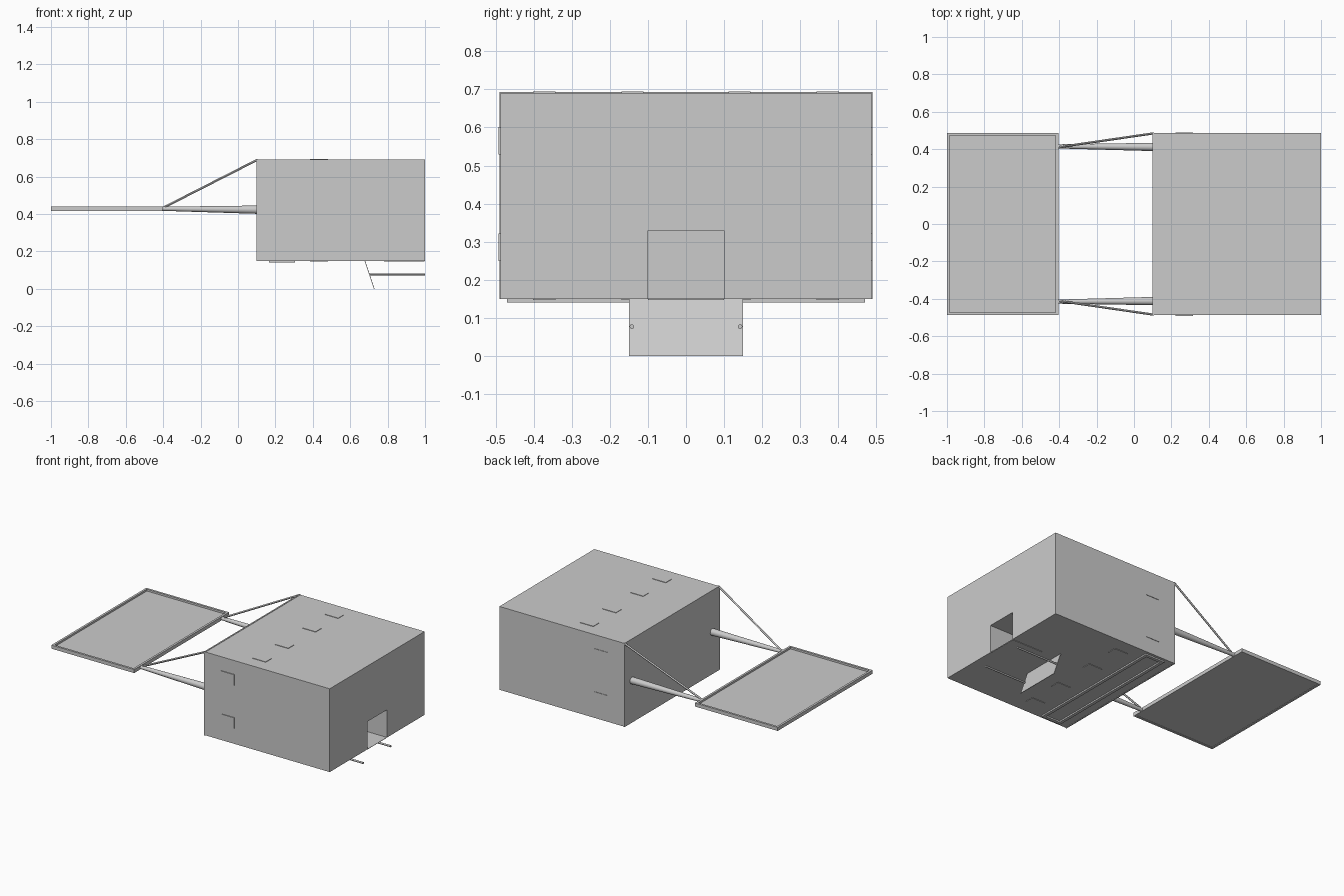
import bpy, bmesh
from mathutils import Vector

if "Cube" in bpy.data.objects:
    bpy.data.objects.remove(bpy.data.objects["Cube"])


def box(name, lo, hi):
    """Axis-aligned box between two corners."""
    lo, hi = Vector(lo), Vector(hi)
    bm = bmesh.new()
    bmesh.ops.create_cube(bm, size=1)
    for v in bm.verts:
        v.co = (lo + hi) / 2 + Vector(a * b for a, b in zip(v.co, hi - lo))
    return finish(name, bm)


def finish(name, bm):
    bmesh.ops.recalc_face_normals(bm, faces=bm.faces)
    me = bpy.data.meshes.new(name)
    bm.to_mesh(me)
    bm.free()
    ob = bpy.data.objects.new(name, me)
    bpy.context.collection.objects.link(ob)
    return ob


def rod(name, a, b, r1, r2, sides=16):
    """Round rod or cone from a to b."""
    a, b = Vector(a), Vector(b)
    bm = bmesh.new()
    bmesh.ops.create_cone(bm, cap_ends=True, segments=sides,
                          radius1=r1, radius2=r2, depth=(b - a).length)
    ob = finish(name, bm)
    ob.location = (a + b) / 2
    ob.rotation_mode = 'QUATERNION'
    ob.rotation_quaternion = (b - a).to_track_quat('Z', 'Y')
    bpy.ops.object.select_all(action='DESELECT')
    ob.select_set(True)
    bpy.context.view_layer.objects.active = ob
    bpy.ops.object.shade_smooth_by_angle()
    return ob


def frame(name, x0, x1, y0, y1, z0, z1, w):
    """Rectangular rim made of four bars."""
    box(name + "_left", (x0, y0, z0), (x0 + w, y1, z1))
    box(name + "_right", (x1 - w, y0, z0), (x1, y1, z1))
    box(name + "_near", (x0 + w, y0, z0), (x1 - w, y0 + w, z1))
    box(name + "_far", (x0 + w, y1 - w, z0), (x1 - w, y1, z1))


X0, X1, Y, Z0, Z1 = 0.10, 1.0, 0.487, 0.15, 0.691

# Main housing with a rectangular doorway recess in its right side
housing = box("housing", (X0, -Y, Z0), (X1, Y, Z1))
cutter = box("doorway_cutter", (0.78, -0.10, Z0 + 0.001), (1.1, 0.10, 0.33))
cutter.hide_render = True
cutter.hide_set(True)
cut = housing.modifiers.new("doorway", 'BOOLEAN')
cut.object = cutter
cut.solver = 'EXACT'
box("doorway_floor", (0.78, -0.10, Z0 - 0.003), (0.998, 0.10, Z0 + 0.001))

# Thin flange round the housing edge that faces the tray
box("housing_flange", (X0 - 0.001, -Y - 0.002, Z0 - 0.001), (X0 + 0.008, Y + 0.002, Z1 + 0.002))

# Raised pads: four on top and bottom, two on each side wall
for i, y in enumerate((-0.372, -0.14, 0.14, 0.372)):
    box(f"top_pad_{i}", (0.385, y - 0.029, Z1), (0.48, y + 0.029, Z1 + 0.003))
    box(f"bottom_pad_{i}", (0.385, y - 0.029, Z0 - 0.003), (0.48, y + 0.029, Z0))
for i, z in enumerate((0.285, 0.565)):
    box(f"front_pad_{i}", (0.222, -Y - 0.005, z - 0.036), (0.315, -Y, z + 0.036))
    box(f"back_pad_{i}", (0.222, Y, z - 0.036), (0.315, Y + 0.003, z + 0.036))

# Raised frame on the underside
frame("underside_frame", 0.165, 0.305, -0.47, 0.47, 0.141, Z0, 0.02)

# Flat tray with a raised rim
frame("tray_rim", -1.0, -0.405, -Y, Y, 0.417, 0.44, 0.014)
box("tray_panel", (-0.986, -Y + 0.014, 0.42), (-0.419, Y - 0.014, 0.428))

# Tapered arms and diagonal stays joining tray to housing
for side, s in (("front", -1), ("back", 1)):
    rod(f"{side}_arm", (X0, s * 0.412, 0.423), (-0.406, s * 0.415, 0.428), 0.022, 0.011, 24)
    rod(f"{side}_stay", (-0.395, s * 0.412, 0.436), (X0, s * 0.484, 0.688), 0.006, 0.006, 12)
    # Perch rods beneath the doorway
    rod(f"{side}_perch", (0.703, s * 0.142, 0.077), (1.0, s * 0.142, 0.077), 0.006, 0.006, 12)

# Slanted plate hanging below the housing
bm = bmesh.new()
section = [(0.676, Z0), (0.680, Z0), (0.730, 0.0), (0.726, 0.0)]
face = bm.faces.new([bm.verts.new((x, -0.15, z)) for x, z in section])
ext = bmesh.ops.extrude_face_region(bm, geom=[face])
bmesh.ops.translate(bm, vec=(0, 0.30, 0),
                    verts=[g for g in ext["geom"] if isinstance(g, bmesh.types.BMVert)])
finish("slanted_plate", bm)
